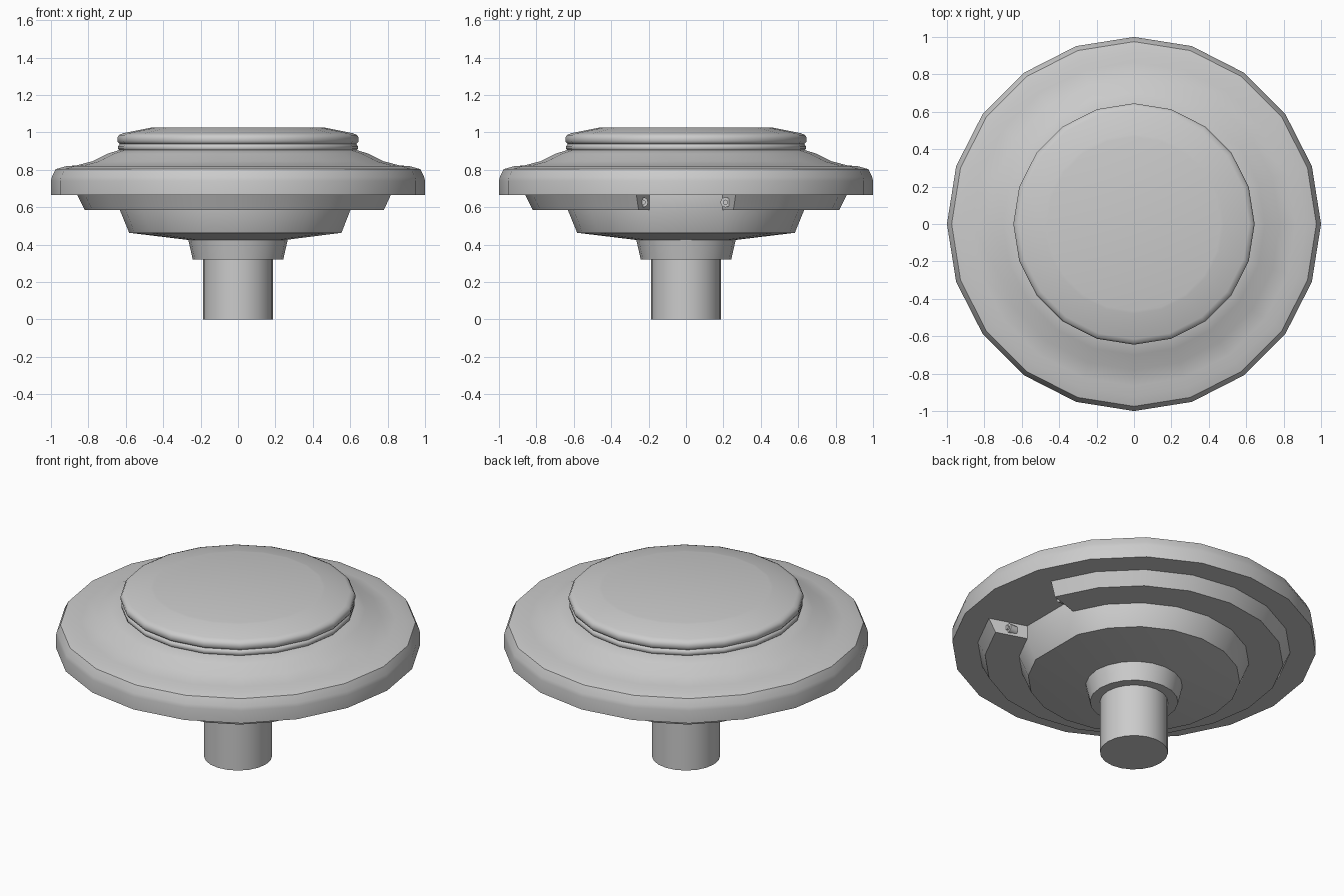
import bpy, bmesh, math
from mathutils import Matrix

if "Cube" in bpy.data.objects:
    bpy.data.objects.remove(bpy.data.objects["Cube"])

SIDES = 20
FULL = [math.radians(18 * i) for i in range(SIDES)]
NOTCHED = FULL[1:]  # leaves out the +x corner


def finish(name, bm, angle=30):
    bmesh.ops.remove_doubles(bm, verts=bm.verts, dist=1e-5)
    bmesh.ops.recalc_face_normals(bm, faces=bm.faces)
    mesh = bpy.data.meshes.new(name)
    bm.to_mesh(mesh)
    bm.free()
    obj = bpy.data.objects.new(name, mesh)
    bpy.context.collection.objects.link(obj)
    bpy.ops.object.select_all(action='DESELECT')
    obj.select_set(True)
    bpy.context.view_layer.objects.active = obj
    bpy.ops.object.shade_smooth_by_angle(angle=math.radians(angle))
    return obj


def lathe(name, profile, angles=FULL, closed_ring=True, angle=30):
    """Turn a (radius, z) profile; open rings use a closed section with end caps."""
    bm = bmesh.new()
    cols = [[bm.verts.new((r * math.cos(a), r * math.sin(a), z)) for r, z in profile]
            for a in angles]
    n, m = len(cols), len(profile)
    for i in range(n if closed_ring else n - 1):
        a, b = cols[i], cols[(i + 1) % n]
        for j in range(m - 1 if closed_ring else m):
            k = (j + 1) % m
            bm.faces.new((a[j], b[j], b[k], a[k]))
    if closed_ring:
        bm.faces.new([c[0] for c in cols])
        bm.faces.new([c[-1] for c in cols])
    else:
        bm.faces.new(cols[0])
        bm.faces.new(cols[-1])
    return finish(name, bm, angle)


# Stem and collar
lathe("stem", [(0.187, 0), (0.187, 0.34)])
lathe("collar", [(0.242, 0.32), (0.268, 0.435)])

# Tapered hub with a flat facing +x
lathe("hub", [(0.26, 0.424), (0.582, 0.463), (0.632, 0.585), (0.632, 0.67)], NOTCHED)

# Stepped ring, open at +x
lathe("lower_ring", [(0.60, 0.667), (0.86, 0.667), (0.82, 0.585), (0.60, 0.585)],
      NOTCHED, closed_ring=False)

# Wide dish with a rounded rim and a raised shoulder
lathe("dish", [(1.0, 0.665), (1.0, 0.74), (0.995, 0.762), (0.975, 0.803), (0.92, 0.819),
               (0.865, 0.823), (0.78, 0.845), (0.70, 0.885), (0.63, 0.907)], angle=35)

# Thin gasket and the cap
lathe("gasket", [(0.615, 0.90), (0.634, 0.904), (0.641, 0.912), (0.641, 0.926),
                 (0.634, 0.936), (0.62, 0.942)], angle=50)
lathe("cap", [(0.625, 0.935), (0.638, 0.942), (0.645, 0.953), (0.645, 0.972),
              (0.636, 0.986), (0.615, 0.995), (0.48, 1.022), (0.465, 1.025)], angle=50)

# Bolts lying in the gap of the ring: (start x, end x, radius)
for side, y in (("left", -0.23), ("right", 0.211)):
    bm = bmesh.new()
    for x0, x1, r in ((0.50, 0.69, 0.018), (0.66, 0.71, 0.027), (0.70, 0.722, 0.014)):
        mat = Matrix.Translation(((x0 + x1) / 2, y, 0.626)) @ Matrix.Rotation(math.pi / 2, 4, 'Y')
        bmesh.ops.create_cone(bm, cap_ends=True, segments=12, radius1=r, radius2=r,
                              depth=x1 - x0, matrix=mat)
    finish("bolt_" + side, bm, 40)
